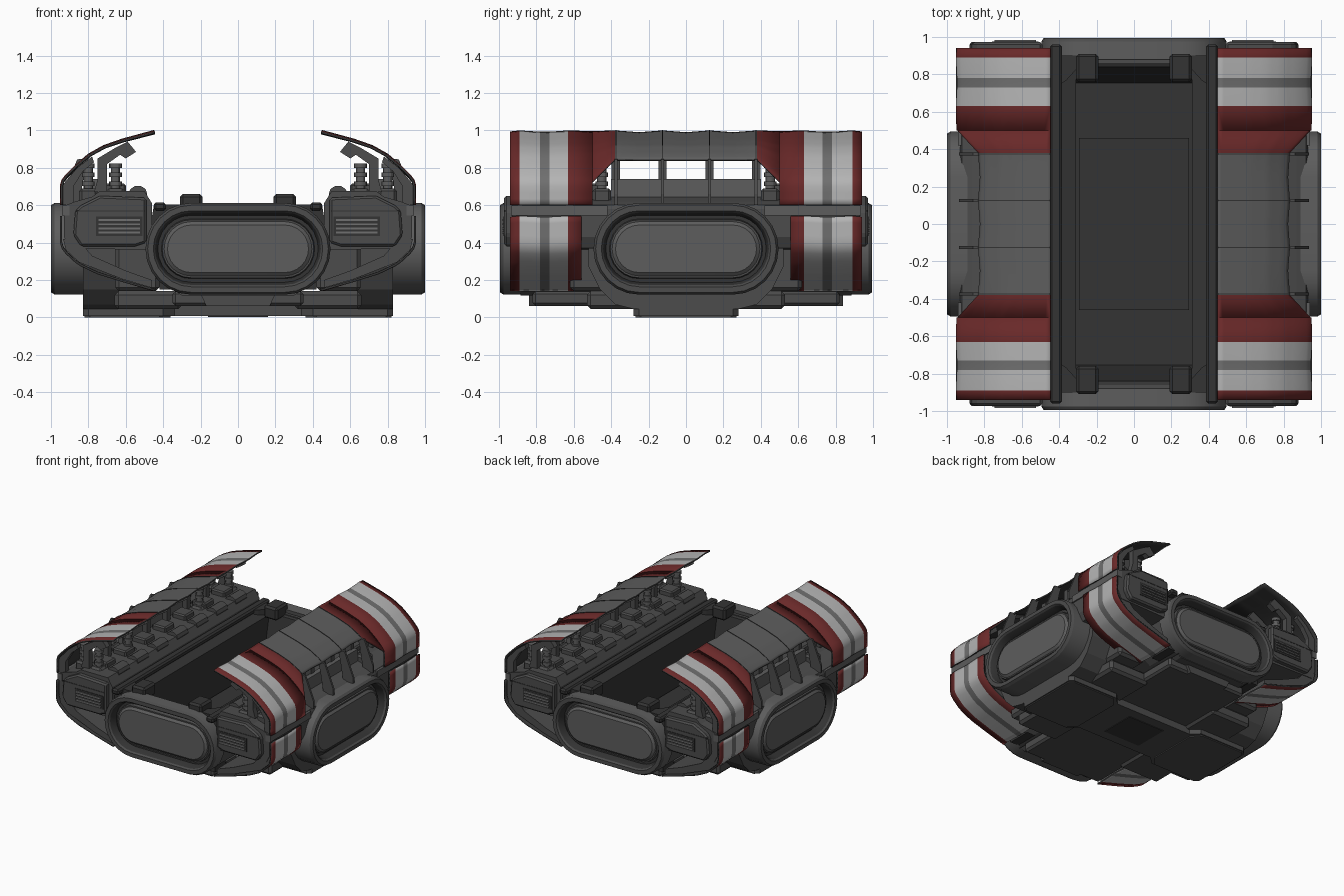
import bpy, bmesh, math
from mathutils import Vector

if "Cube" in bpy.data.objects:
    bpy.data.objects.remove(bpy.data.objects["Cube"])


def material(name, r, g, b):
    m = bpy.data.materials.new(name)
    m.diffuse_color = (r, g, b, 1)
    m.use_nodes = True
    m.node_tree.nodes["Principled BSDF"].inputs["Base Color"].default_value = m.diffuse_color
    return m


RED = material("dark red", .142, .022, .022)
LIGHT = material("light grey", .46, .46, .46)
STRIPE = material("stripe grey", .16, .16, .16)
GREY = material("mid grey", .11, .11, .11)
FRAME = material("frame grey", .072, .072, .072)
DARK = material("dark grey", .034, .034, .034)


def finish(name, bm, mats, mirror="xy", bevel=0, smooth=True, recalc=True):
    """Turn a bmesh into an object, mirrored over the given axes."""
    if recalc:
        bmesh.ops.recalc_face_normals(bm, faces=bm.faces[:])
    me = bpy.data.meshes.new(name)
    bm.to_mesh(me)
    bm.free()
    ob = bpy.data.objects.new(name, me)
    bpy.context.collection.objects.link(ob)
    for m in mats:
        me.materials.append(m)
    if bevel:
        b = ob.modifiers.new("bevel", "BEVEL")
        b.width, b.segments, b.limit_method = bevel, 1, "ANGLE"
    if mirror:
        mod = ob.modifiers.new("mirror", "MIRROR")
        mod.use_axis = ["x" in mirror, "y" in mirror, False]
    if smooth:
        bpy.ops.object.select_all(action="DESELECT")
        ob.select_set(True)
        bpy.context.view_layer.objects.active = ob
        bpy.ops.object.shade_smooth_by_angle(angle=math.radians(30))
    return ob


def prism(name, pts, axis, a, b, mat, mirror="xy", bevel=0):
    """Extrude a (u, z) or (x, y) outline along an axis from a to b."""
    if a == 0 and axis in "xy":  # parts starting at the middle span both halves
        a, mirror = -b, mirror.replace(axis, "")
    place = {"x": lambda p, t: (t, p[0], p[1]),
             "y": lambda p, t: (p[0], t, p[1]),
             "z": lambda p, t: (p[0], p[1], t)}[axis]
    bm = bmesh.new()
    lo = [bm.verts.new(place(p, a)) for p in pts]
    hi = [bm.verts.new(place(p, b)) for p in pts]
    bm.faces.new(lo)
    bm.faces.new(hi)
    for i in range(len(pts)):
        j = (i + 1) % len(pts)
        bm.faces.new((lo[i], lo[j], hi[j], hi[i]))
    return finish(name, bm, [mat], mirror, bevel, False)


def box(name, x0, x1, y0, y1, z0, z1, mat, mirror="xy", bevel=0):
    if x0 == 0:
        x0, mirror = -x1, mirror.replace("x", "")
    if y0 == 0:
        y0, mirror = -y1, mirror.replace("y", "")
    return prism(name, [(x0, y0), (x1, y0), (x1, y1), (x0, y1)], "z", z0, z1, mat, mirror, bevel)


# Oval end pods: a lofted stadium with rim, groove and raised panel
def pod(name, axis, back, front):
    steps = [(0, back, 1), (0, front - .02, 1), (.012, front, 0), (.042, front, 0),
             (.052, front - .012, 0), (.066, front - .07, 2), (.085, front - .07, 2),
             (.09, front - .045, 0), (.1, front - .045, 0), (.118, front - .03, 1)]
    bm = bmesh.new()
    loops = []
    for inset, depth, _ in steps:
        r, ring = .245 - inset, []
        for side in (1, -1):
            for i in range(13):
                a = side * math.pi / 2 - math.pi * i / 12
                u = side * .25 + r * math.cos(a)
                z = .367 + r * math.sin(a)
                ring.append(bm.verts.new((depth, u, z) if axis == "x" else (u, depth, z)))
        loops.append(ring)
    n = len(loops[0])
    for k in range(1, len(loops)):
        for i in range(n):
            j = (i + 1) % n
            f = bm.faces.new((loops[k-1][i], loops[k-1][j], loops[k][j], loops[k][i]))
            f.material_index = steps[k][2]
    bm.faces.new(loops[0])
    bm.faces.new(loops[-1]).material_index = 1
    finish(name, bm, [FRAME, GREY, DARK], axis)


pod("end_pod", "y", .88, .995)
pod("side_pod", "x", .5, 1.0)


# Striped armour shells: a bent profile swept over bands along y
def along(profile, z_end, count=22):
    """Even points along the profile, stopped at height z_end."""
    pts = [Vector(profile[0])]
    for p in profile[1:]:
        p, q = Vector(p), pts[-1]
        if p.y < z_end:
            pts.append(q.lerp(p, (q.y - z_end) / (q.y - p.y)))
            break
        pts.append(p)
    lens = [(b - a).length for a, b in zip(pts, pts[1:])]
    out = []
    for i in range(count):
        t, k = sum(lens) * i / (count - 1), 0
        while k < len(lens) - 1 and t > lens[k]:
            t -= lens[k]
            k += 1
        out.append(pts[k].lerp(pts[k + 1], min(1, t / lens[k])))
    return out


def shell(name, profile, bands):
    bm = bmesh.new()
    for y0, y1, e0, e1, d0, d1, mat in bands:
        rows = []
        for y, e, d in ((y0, e0, d0), (y1, e1, d1)):
            rows.append([bm.verts.new((p.x - d * .7 * i / 21, y, p.y - d * .7 * (1 - i / 21)))
                         for i, p in enumerate(along(profile, e))])
        for i in range(len(rows[0]) - 1):
            f = bm.faces.new((rows[0][i], rows[0][i+1], rows[1][i+1], rows[1][i]))
            f.material_index = mat
    bmesh.ops.remove_doubles(bm, verts=bm.verts[:], dist=.0005)
    # Face every panel outward, so that thickness and the dark lining go inward
    bm.normal_update()
    for f in bm.faces:
        c = f.calc_center_median()
        if f.normal.dot(Vector((c.x - .3, 0, c.z - .57))) < 0:
            f.normal_flip()
    ob = finish(name, bm, [RED, LIGHT, STRIPE, GREY, DARK], "xy", recalc=False)
    s = ob.modifiers.new("thickness", "SOLIDIFY")
    s.thickness, s.offset, s.material_offset, s.material_offset_rim = .012, -1, 5, 5


upper = [(.447, 1.0), (.62, .953), (.72, .918), (.8, .873), (.88, .807), (.94, .745), (.953, .715), (.953, .6)]
lower = [(.953, .543), (.953, .39), (.935, .355), (.86, .285), (.76, .235), (.62, .19), (.45, .14)]
ZU, ZL, ZC = .6, .14, .845
shell("upper_shell", upper, [
    (.94, .89, ZU, ZU, .008, 0, 0), (.89, .78, ZU, ZU, 0, .01, 1), (.78, .73, ZU, ZU, .01, .01, 2),
    (.73, .63, ZU, ZU, .01, 0, 1), (.63, .5, ZU, ZU, 0, .006, 0), (.5, .38, .725, ZC, .006, 0, 0),
    (.38, .25, ZC, ZC, 0, .014, 3), (.25, .125, ZC, ZC, .014, 0, 3), (.125, 0, ZC, ZC, 0, .014, 3)])
shell("lower_shell", lower, [
    (.94, .89, ZL, ZL, .008, 0, 0), (.89, .78, ZL, ZL, 0, .008, 1), (.78, .73, ZL, ZL, .008, .008, 2),
    (.73, .63, ZL, ZL, .008, 0, 1), (.63, .56, ZL, ZL, 0, .003, 0)])

# Ribs that carry the shells
rib = [(.937, .6), (.937, .71), (.86, .8), (.78, .86), (.77, .83), (.83, .78), (.88, .7), (.88, .6)]
for y in (.9, .64):
    prism("shell_rib", rib, "y", y - .02, y + .02, FRAME)
prism("lower_frame", [(.935, .42), (.92, .36), (.85, .295), (.62, .205), (.46, .158), (.46, .2), (.6, .25),
                      (.78, .33), (.86, .42)], "y", .59, .925, FRAME)
for y in (.125, .375):
    prism("side_fin", [(.85, .6), (.935, .6), (.935, .66), (.86, .845), (.8, .85), (.82, .78)],
          "y", y - .008, y + .008, FRAME)
    prism("shell_seam", [(.447, .995), (.45, 1.002), (.62, .956), (.72, .921), (.8, .876), (.838, .845),
                         (.8, .866), (.72, .91), (.62, .946)], "y", y - .003, y + .003, DARK)

# Side blocks with stepped top, and the band between the shells
side = [(.46, .36), (.46, .61), (.5, .675), (.74, .675), (.78, .645), (.87, .62), (.92, .6), (.93, .58),
        (.93, .43), (.9, .37)]
prism("side_block", side, "y", 0, .93, FRAME)
box("shell_gap_band", .9, .94, .42, .935, .545, .598, GREY)
prism("block_end", [(.49, .4), (.49, .64), (.74, .65), (.84, .6), (.87, .57), (.88, .44), (.84, .38), (.55, .38)],
      "y", .9, .972, FRAME, bevel=.012)
box("vent_panel", .51, .76, .97, .976, .435, .54, DARK)
for i in range(4):
    box("vent_slat", .525, .745, .974, .984, .449 + i * .022, .459 + i * .022, STRIPE)
box("block_seam", .5, .87, .965, .974, .565, .573, DARK)

# Struts, coils and hinge knobs under the upper shells
strut = [(.7, .67), (.77, .67), (.75, .74), (.75, .85), (.65, .91), (.59, .94), (.545, .885), (.6, .85),
         (.63, .87), (.7, .82)]
for y in (.125, .375, .62, .86):
    prism("shell_strut", strut, "y", y - .022, y + .022, FRAME)
for y in (0, .25, .5, .74):
    prism("hinge_knob", [(.535 + .05 * math.cos(a), .66 + .045 * math.sin(a))
                         for a in [math.pi * i / 5 for i in range(10)]], "y", max(0, y - .07), y + .07, FRAME)
    box("rail_pad", .6, .72, max(0, y - .06), y + .06, .66, .715, FRAME, bevel=.01)
box("inner_rail", .74, .78, 0, .4, .6, .74, GREY)
for x, y in ((.655, .45), (.655, .82), (.8, .45), (.8, .8)):
    bm = bmesh.new()
    for i in range(6):
        r = .034 if i % 2 else .025
        c = bmesh.ops.create_cone(bm, cap_ends=True, segments=12, radius1=r, radius2=r, depth=.024)
        bmesh.ops.translate(bm, verts=c["verts"], vec=(x, y, .69 + i * .024))
    finish("coil", bm, [GREY])
    box("coil_base", x - .05, x + .05, y - .05, y + .05, .6, .69, FRAME, bevel=.015)

# Open trough with ledged walls and a dark floor
prism("trough_wall", [(.45, .6), (.485, .38), (.44, .22), (.33, .135), (.31, .135), (.31, .555), (.385, .57)],
      "y", 0, .9, DARK)
prism("trough_end", [(.7, .15), (.755, .17), (.84, .57), (.89, .59), (.89, .15)], "x", 0, .42, DARK)
box("trough_floor", 0, .33, 0, .78, .125, .17, DARK)
box("floor_plate", 0, .295, 0, .46, .165, .182, DARK)
box("trough_rail", .385, .45, 0, .96, .57, .615, DARK, bevel=.012)
box("end_tab", .19, .31, .76, .91, .56, .66, DARK, bevel=.015)
prism("corner_gusset", [(.3, .9), (.39, .9), (.39, .75), (.36, .77), (.27, .87)], "z", .55, .605, DARK)
box("end_ledge", 0, .2, .86, .9, .54, .585, FRAME)

# Lower body and the cradles around the pods
box("lower_body", .42, .655, 0, .62, .14, .42, FRAME, bevel=.02)
cradle = [(-.52, .4), (-.52, .27), (-.46, .15), (-.38, .07), (-.28, .045)]
cradle += [(-y, z) for y, z in reversed(cradle)]
prism("pod_cradle", cradle, "x", .45, .83, FRAME, "x")
hull = [(-.49, .36), (-.44, .21), (-.3, .118)]
hull += [(-x, z) for x, z in reversed(hull)]
hull += [(.46, .36), (.4, .21), (.29, .15), (-.29, .15), (-.4, .21), (-.46, .36)]
prism("end_cradle", hull, "y", .6, .885, FRAME, "y")

# Stepped plates beneath
box("long_belly_plate", 0, .35, 0, .82, .062, .14, FRAME, bevel=.015)
box("wide_belly_plate", .3, .66, 0, .53, .045, .14, FRAME, bevel=.02)
prism("cross_plate", [(0, .22), (.34, .22), (.4, .28), (.8, .28), (.83, .25), (.83, 0), (0, 0)],
      "z", .008, .075, FRAME)
prism("cross_pad", [(.36, 0), (.36, .2), (.42, .27), (.79, .27), (.82, .24), (.82, 0)],
      "z", 0, .01, FRAME)
box("belly_recess", 0, .16, 0, .14, .003, .01, DARK)
prism("end_foot", [(-.2, .125), (-.17, .062), (.17, .062), (.2, .125)], "y", .78, .84, FRAME, "y")
